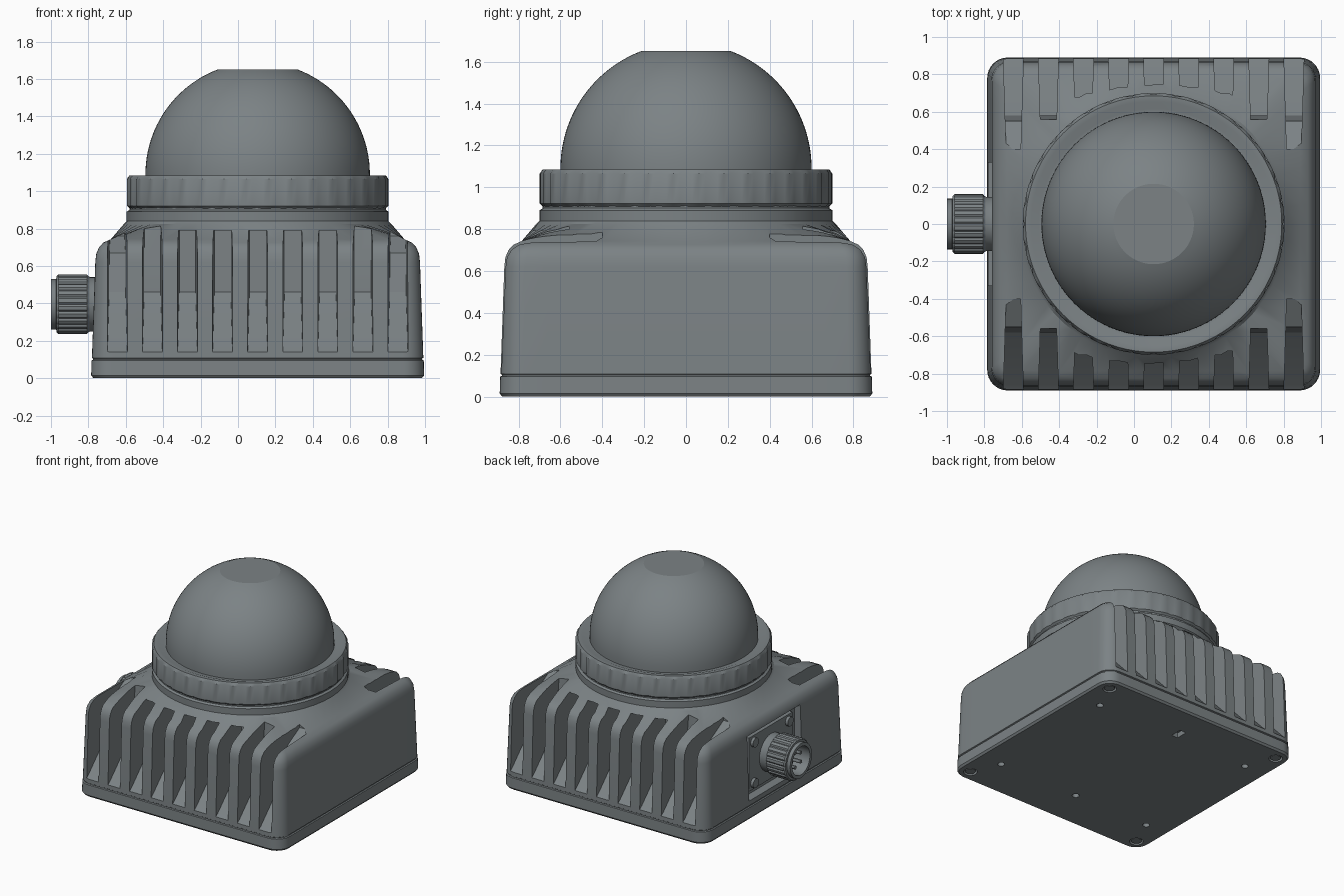
import bpy, bmesh
from math import pi, sin, cos, atan2, asin
from mathutils import Matrix, Vector

if "Cube" in bpy.data.objects:
    bpy.data.objects.remove(bpy.data.objects["Cube"])

CX = 0.105  # housing and dome axis
dark_grey = bpy.data.materials.new("dark_grey")
dark_grey.diffuse_color = (0.2, 0.225, 0.235, 1)
dark_grey.use_nodes = True
dark_grey.node_tree.nodes["Principled BSDF"].inputs["Base Color"].default_value = dark_grey.diffuse_color


def smooth(ob, angle=30):
    bpy.ops.object.select_all(action='DESELECT')
    ob.select_set(True)
    bpy.context.view_layer.objects.active = ob
    bpy.ops.object.shade_smooth_by_angle(angle=angle * pi / 180)


def finish(name, bm, angle=30):
    bmesh.ops.remove_doubles(bm, verts=bm.verts, dist=1e-5)
    bmesh.ops.recalc_face_normals(bm, faces=bm.faces)
    me = bpy.data.meshes.new(name)
    bm.to_mesh(me)
    bm.free()
    me.materials.append(dark_grey)
    ob = bpy.data.objects.new(name, me)
    bpy.context.collection.objects.link(ob)
    smooth(ob, angle)
    return ob


def skin(bm, rings, cap=True):
    vs = [[bm.verts.new(p) for p in r] for r in rings]
    n = len(vs[0])
    for a, b in zip(vs, vs[1:]):
        for i in range(n):
            j = (i + 1) % n
            bm.faces.new((a[i], a[j], b[j], b[i]))
    if cap:
        bm.faces.new(vs[0][::-1])
        bm.faces.new(vs[-1])


def lathe(name, profile, segs, mat, notches=0, depth=0.0, edge=9.0, angle=30):
    """Revolve (radius, height) points; radii above `edge` get shallow notches."""
    bm = bmesh.new()
    rings = []
    for r, z in profile:
        ring = []
        for i in range(segs):
            notch = notches and r > edge and i % (segs // notches) == 0
            rr = max(r - (depth if notch else 0), 1e-7)
            t = 2 * pi * i / segs
            ring.append(mat @ Vector((rr * cos(t), rr * sin(t), z)))
        rings.append(ring)
    skin(bm, rings, cap=False)
    return finish(name, bm, angle)


def rounded_square(h, r, k=8, m=14):
    pts = []
    for q in range(4):
        rot = Matrix.Rotation(q * pi / 2, 2)
        for i in range(m):  # straight side
            pts.append(rot @ Vector((h, -(h - r) + 2 * (h - r) * i / m)))
        for i in range(k):  # corner arc
            a = pi / 2 * i / k
            pts.append(rot @ Vector((h - r + r * cos(a), h - r + r * sin(a))))
    return pts


def box(bm, centre, size):
    bmesh.ops.create_cube(bm, size=1, matrix=Matrix.Translation(centre) @ Matrix.Diagonal((*size, 1)))


def cylinder(bm, centre, r, depth, rot=Matrix(), segs=24):
    bmesh.ops.create_cone(bm, cap_ends=True, segments=segs, radius1=r, radius2=r, depth=depth,
                          matrix=Matrix.Translation(centre) @ rot)


# Housing: stacked rounded squares lofting into the round neck
bm = bmesh.new()
rings = []
for z, h, r in ((0, .878, .10), (.015, .89, .11), (.095, .888, .11), (.099, .88, .105),
                (.105, .88, .105), (.109, .886, .11), (.62, .868, .10), (.665, .863, .10),
                (.70, .848, .095), (.725, .825, .09), (.743, .785, .08)):
    rings.append([(CX + p.x, p.y, z) for p in rounded_square(h, r)])
angles = [atan2(p.y, p.x) for p in rounded_square(.785, .08)]
for z, r in ((.825, .715), (.84, .70), (.89, .70), (.90, .685), (.92, .685)):
    rings.append([(CX + r * cos(a), r * sin(a), z) for a in angles])
skin(bm, rings)
housing = finish("housing", bm)

# Cutters: cooling grooves, connector pocket and underside holes
bm = bmesh.new()
for i in range(-4, 5):
    dx = i * .1875
    if abs(i) == 4:
        wall = [(.58, .46), (.55, .67), (.40, .76), (.40, 1)]
    elif abs(i) == 3:
        wall = [(.58, .46), (.58, .62), (.56, .80), (.56, 1)]
    else:
        wall = [(.58, .46), (.58, .79)]
    prof = [(1.0, .135), (.89, .135), (.86, .16)] + wall + [(1.0, wall[-1][1])]
    for s in (-1, 1):
        skin(bm, [[(CX + dx + e * (.044 + (y - .58) * .03), s * y, z) for y, z in prof]
                  for e in (-1, 1)])
box(bm, (-.80, 0, .395), (.18, .66, .50))
for sx in (-1, 1):
    for sy in (-1, 1):
        cylinder(bm, (CX + sx * .79, sy * .79, 0), .05, .06)
        cylinder(bm, (CX + sx * .69, sy * .56, 0), .026, .08)
cylinder(bm, (CX - .02, -.56, 0), .026, .08)
box(bm, (CX - .02, .61, 0), (.055, .095, .08))
cutter = finish("cutter", bm)
cutter.hide_render = True
mod = housing.modifiers.new("cuts", 'BOOLEAN')
mod.object = cutter
mod.solver = 'EXACT'
bpy.context.view_layer.objects.active = housing
bpy.ops.object.modifier_apply(modifier=mod.name)
bpy.data.objects.remove(cutter)
smooth(housing)

# Corner screws under the base
bm = bmesh.new()
for sx in (-1, 1):
    for sy in (-1, 1):
        cylinder(bm, (CX + sx * .79, sy * .79, .02), .038, .03)
finish("base_screws", bm)

# Notched clamping ring, and dome with a flat top
axis = Matrix.Translation((CX, 0, 0))
lathe("clamp_ring", [(.60, .905), (.68, .905), (.70, .922), (.70, 1.065), (.685, 1.085),
                     (.655, 1.085), (.615, 1.07), (.595, 1.07), (.60, .905)],
      144, axis, notches=36, depth=.008, edge=.69)
top = pi / 2 - asin(.215 / .6)
dome = [(.60, 1.04)] + [(.6 * cos(top * i / 24), 1.09 + .6 * sin(top * i / 24)) for i in range(25)]
lathe("dome", dome + [(0, dome[-1][1])], 96, axis, angle=12)

# Connector on the left side: flange with screws, notched nut, pins
bm = bmesh.new()
side = Matrix.Rotation(-pi / 2, 4, 'Y')
box(bm, (-.722, 0, .395), (.03, .54, .42))
for sy in (-1, 1):
    for sz in (-1, 1):
        cylinder(bm, (-.744, sy * .215, .395 + sz * .16), .036, .03, side)
finish("connector_flange", bm)
plug = Matrix.Translation((-.74, 0, .395)) @ side
lathe("connector_nut", [(0, 0), (.145, 0), (.145, .05), (.15, .06), (.16, .068), (.16, .22),
                        (.15, .23), (.135, .232), (.135, .26), (.11, .26), (.11, .12), (0, .12)],
      96, plug, notches=24, depth=.008, edge=.155)
bm = bmesh.new()
for i in range(5):
    t = 2 * pi * i / 5
    cylinder(bm, (-.91, .06 * cos(t), .395 + .06 * sin(t)), .014, .11, side, 12)
finish("connector_pins", bm)
